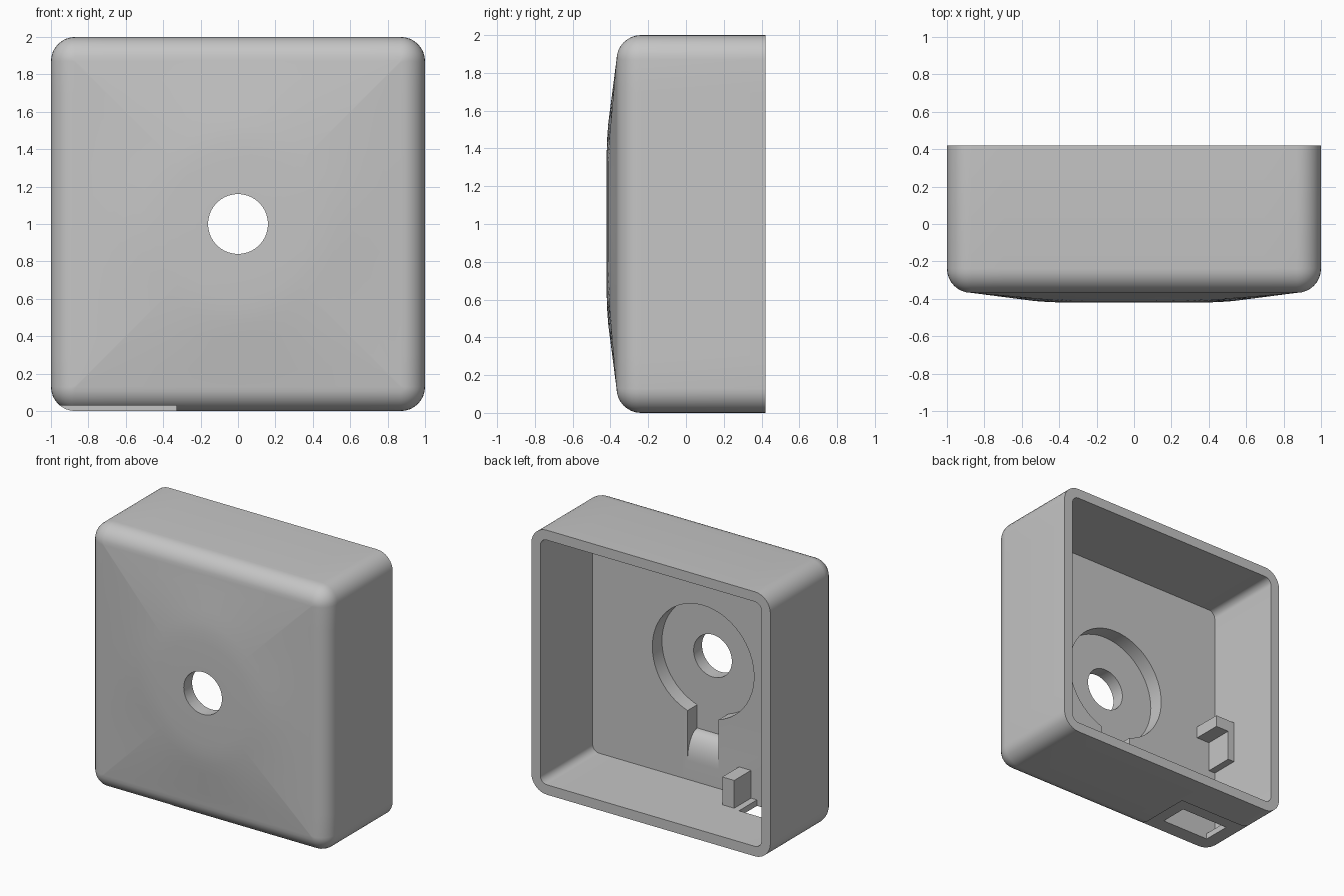
import bpy, bmesh
from math import pi, sin, cos, radians
from mathutils import Matrix, Vector

old = bpy.data.objects.get("Cube")
if old:
    bpy.data.objects.remove(old, do_unlink=True)

BACK, INNER, POCKET = 0.42, -0.205, -0.32   # back rim, inner face of front wall, pocket floor
WALL, ROUND = 0.075, 0.13

grey = bpy.data.materials.new("light_grey")
grey.diffuse_color = (0.56, 0.56, 0.56, 1)
grey.use_nodes = True
grey.node_tree.nodes["Principled BSDF"].inputs["Base Color"].default_value = (0.56, 0.56, 0.56, 1)


def rounded_square(half, r, arc=8, side=10):
    """Points (x, z) around a rounded square, with evenly divided sides."""
    pts = []
    for k in range(4):
        turn = Matrix.Rotation(k * pi / 2, 2)
        c = half - r
        corner = [Vector((c + r * cos(i * pi / 2 / arc), c + r * sin(i * pi / 2 / arc)))
                  for i in range(arc + 1)]
        edge = [Vector((c - 2 * c * i / side, half)) for i in range(1, side)]
        pts += [turn @ p for p in corner + edge]
    return pts


def circle(r, n=64):
    return [Vector((r * cos(2 * pi * i / n), r * sin(2 * pi * i / n))) for i in range(n)]


def finish(name, bm):
    bmesh.ops.recalc_face_normals(bm, faces=bm.faces)
    mesh = bpy.data.meshes.new(name)
    bm.to_mesh(mesh)
    bm.free()
    obj = bpy.data.objects.new(name, mesh)
    bpy.context.collection.objects.link(obj)
    mesh.materials.append(grey)
    return obj


def loft(name, rings):
    """Skin a list of (y, points) rings centred on z = 1 and cap both ends."""
    bm = bmesh.new()
    loops = [[bm.verts.new((p.x, y, 1 + p.y)) for p in pts] for y, pts in rings]
    for a, b in zip(loops, loops[1:]):
        for i in range(len(a)):
            j = (i + 1) % len(a)
            bm.faces.new((a[i], a[j], b[j], b[i]))
    bm.faces.new(loops[0])
    bm.faces.new(loops[-1])
    return finish(name, bm)


def extrude_x(name, profile, x0, x1):
    """Extrude a (y, z) profile along x."""
    bm = bmesh.new()
    face = bm.faces.new([bm.verts.new((x0, y, z)) for y, z in profile])
    new = bmesh.ops.extrude_face_region(bm, geom=[face])["geom"]
    bmesh.ops.translate(bm, vec=(x1 - x0, 0, 0),
                        verts=[v for v in new if isinstance(v, bmesh.types.BMVert)])
    return finish(name, bm)


def block(name, x0, x1, y0, y1, z0, z1):
    return extrude_x(name, [(y0, z0), (y1, z0), (y1, z1), (y0, z1)], x0, x1)


def cut(target, cutter):
    cutter.hide_render = True
    mod = target.modifiers.new("cut", 'BOOLEAN')
    mod.operation, mod.solver, mod.object = 'DIFFERENCE', 'EXACT', cutter
    bpy.context.view_layer.objects.active = target
    bpy.ops.object.modifier_apply(modifier=mod.name)
    bpy.data.objects.remove(cutter, do_unlink=True)


# Housing: straight sides, rounded front edge, shallow dome blending square to circle
rings = [(BACK, rounded_square(1, ROUND))]
for i in range(9):
    t = i * pi / 16
    rings.append((-0.238 - ROUND * sin(t),
                  rounded_square(1 - ROUND * (1 - cos(t)), max(ROUND * cos(t), 0.004))))
base_y, base = rings[-1]
disc = [p.normalized() for p in base]
for i in range(1, 5):
    t = i / 4
    rings.append((base_y - 0.044 * t, [p.lerp(d * 0.53, t) for p, d in zip(base, disc)]))
for r, y in ((0.46, -0.417), (0.38, -0.42), (0.08, -0.42)):
    rings.append((y, [d * r for d in disc]))
housing = loft("housing", rings)

# Open cavity at the back
inner = rounded_square(1 - WALL, ROUND - WALL)
cut(housing, loft("cavity_cutter", [(BACK + 0.2, inner), (INNER, inner)]))

# Round pocket and through hole in the front wall
cut(housing, loft("pocket_cutter", [(0, circle(0.425)), (POCKET, circle(0.425))]))
cut(housing, loft("hole_cutter", [(0, circle(0.16)), (-0.6, circle(0.16))]))

# Cable channel below the pocket, ending in a rounded ramp
ramp = [(INNER + (POCKET - INNER) * (1 - cos(i * pi / 20)), 0.22 + 0.2 * sin(i * pi / 20))
        for i in range(11)]
cut(housing, extrude_x("channel_cutter", ramp + [(POCKET, 0.7), (0, 0.7), (0, 0.22)], -0.13, 0.13))

# Shallow recess under the floor, and the slot through it
cut(housing, block("recess_cutter", -1.2, -0.33, -0.6, 0.14, -0.2, 0.03))
cut(housing, block("slot_cutter", -0.85, -0.45, INNER, 0.01, -0.1, 0.2))

# Small stop block beside the slot, and the hook on the side wall
block("stop_block", -0.40, -0.30, INNER - 0.02, -0.005, WALL - 0.02, 0.285)
block("hook_arm", -0.94, -0.76, INNER - 0.02, 0.01, 0.83, 0.92)
block("hook_stem", -0.94, -0.87, INNER - 0.02, 0.01, 0.60, 0.83)

# Smooth the curved surfaces, keep real edges sharp
bpy.ops.object.select_all(action='DESELECT')
housing.select_set(True)
bpy.context.view_layer.objects.active = housing
bpy.ops.object.shade_smooth_by_angle(angle=radians(30))
